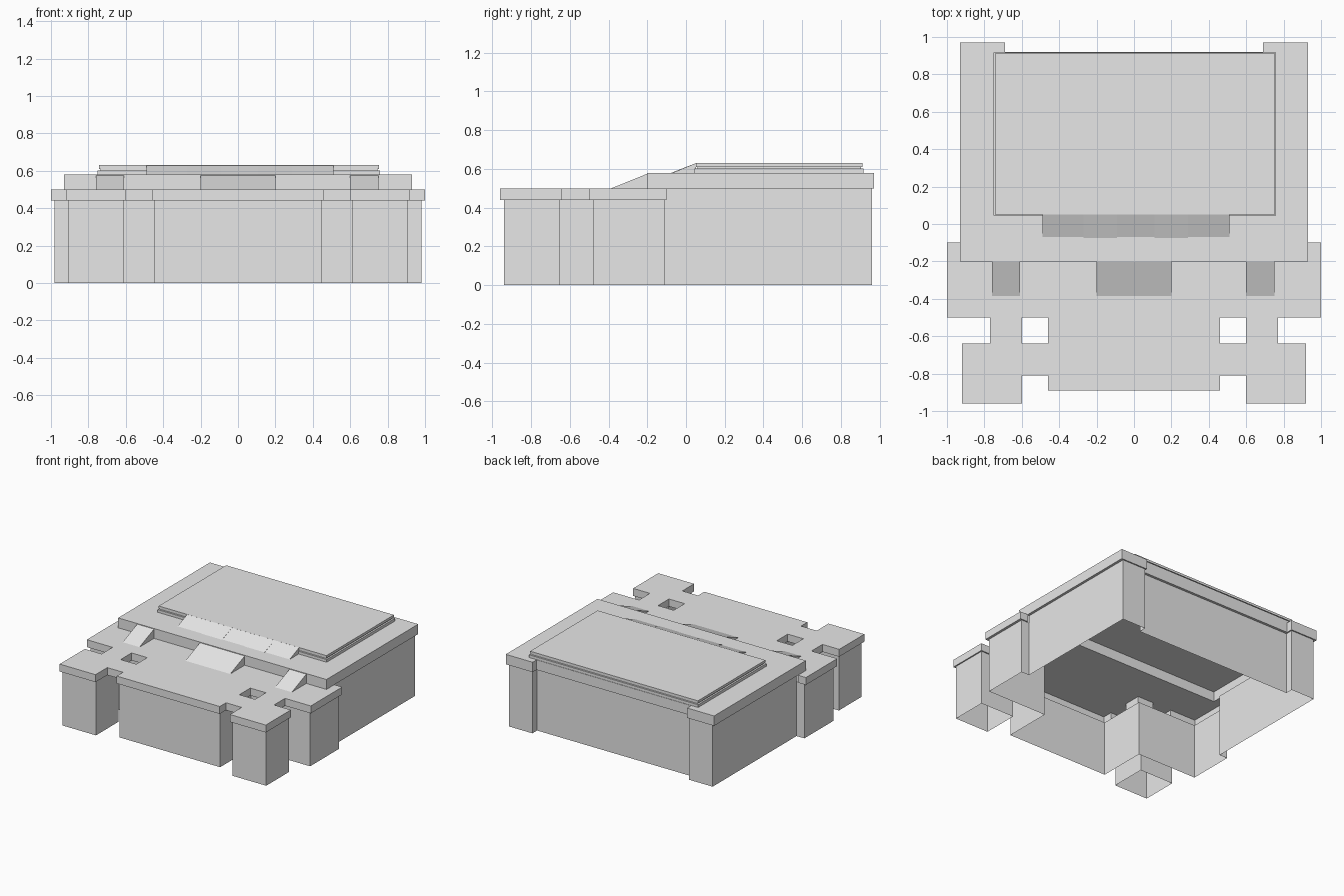
import bpy, bmesh

if "Cube" in bpy.data.objects:
    bpy.data.objects.remove(bpy.data.objects["Cube"], do_unlink=True)

grey = bpy.data.materials.new("plain_grey")
grey.use_nodes = True
COLOUR = (0.8, 0.8, 0.8, 1)
grey.diffuse_color = COLOUR
grey.node_tree.nodes["Principled BSDF"].inputs["Base Color"].default_value = COLOUR


def finish(name, bm):
    mesh = bpy.data.meshes.new(name)
    bm.to_mesh(mesh)
    bm.free()
    mesh.materials.append(grey)
    obj = bpy.data.objects.new(name, mesh)
    bpy.context.collection.objects.link(obj)
    return obj


def mirrored(rects):
    return rects + [(-x1, -x0, y0, y1) for x0, x1, y0, y1 in rects]


def inside(rects, x, y, tol=0.0001):
    return any(x0 - tol <= x <= x1 + tol and y0 - tol <= y <= y1 + tol
               for x0, x1, y0, y1 in rects)


def plate(name, rects, top, bottom=None, cut=(), skip=(), lid=True):
    """Sheet over a union of rectangles, with a skirt along its outline.
    top is a height or a rule giving the height of each skirt edge."""
    rule = top if callable(top) else lambda x, y: top
    xs = sorted({v for r in rects + list(cut) for v in r[:2]})
    ys = sorted({v for r in rects + list(cut) for v in r[2:]})
    bm = bmesh.new()
    grid = {}

    def vert(x, y):
        if (x, y) not in grid:
            grid[x, y] = bm.verts.new((x, y, rule(x, y)))
        return grid[x, y]

    for x0, x1 in zip(xs, xs[1:]):
        for y0, y1 in zip(ys, ys[1:]):
            mid = (x0 + x1) / 2, (y0 + y1) / 2
            if inside(rects, *mid) and not inside(cut, *mid):
                bm.faces.new([vert(x0, y0), vert(x1, y0), vert(x1, y1), vert(x0, y1)])
    sheet = list(bm.faces)
    if bottom is None:
        bmesh.ops.reverse_faces(bm, faces=sheet)
    else:
        for edge in [e for e in bm.edges if e.is_boundary]:
            loop = edge.link_loops[0]
            a, b = loop.vert.co, loop.link_loop_next.vert.co
            mx, my = (a.x + b.x) / 2, (a.y + b.y) / 2
            if inside(skip, mx, my):
                continue
            z = rule(mx, my)
            bm.faces.new([bm.verts.new((p.x, p.y, h)) for p, h in
                          ((b, z), (a, z), (a, bottom), (b, bottom))])
    if not lid:
        bmesh.ops.delete(bm, geom=sheet, context='FACES')
    bmesh.ops.remove_doubles(bm, verts=bm.verts, dist=0.0001)
    bmesh.ops.dissolve_limit(bm, angle_limit=0.01, verts=bm.verts, edges=bm.edges)
    return finish(name, bm)


def ramp(name, x0, x1, y_low, y_high, z_low, z_high):
    bm = bmesh.new()
    left, right = [[bm.verts.new((x, y, z)) for y, z in
                    ((y_low, z_low), (y_high, z_low), (y_high, z_high))] for x in (x0, x1)]
    bm.faces.new([left[0], right[0], right[2], left[2]])
    bm.faces.new(right)
    bm.faces.new(left[::-1])
    return finish(name, bm)


# Plans of the two floor levels and of the walls below them
lower = mirrored([(-0.46, 0.46, -0.89, -0.2), (0.46, 0.6, -0.81, -0.64),
                  (0.6, 0.92, -0.96, -0.64), (0.6, 0.77, -0.64, -0.5),
                  (0.46, 1.0, -0.5, -0.2), (0.93, 1.0, -0.2, -0.1)])
upper = mirrored([(-0.93, 0.93, -0.2, 0.92), (0.69, 0.93, 0.92, 0.97)])
walls = mirrored([(-0.45, 0.45, -0.87, -0.2), (0.45, 0.98, -0.48, -0.2),
                  (0.91, 0.98, -0.2, -0.11), (0.61, 0.91, -0.94, -0.65),
                  (-0.91, 0.91, -0.2, 0.9), (0.7, 0.91, 0.9, 0.96)])

# Floor slabs, with ledges under their overhang
plate("front_floor", lower, 0.5, 0.44, skip=upper)
plate("rear_floor", upper, 0.58, 0.5)
plate("front_ledge", lower, 0.44, cut=walls)
plate("rear_ledge", upper, 0.5, cut=walls)

# Foundation walls, open below
plate("foundation_walls", walls, lambda x, y: 0.5 if y > -0.1 else 0.44, 0, lid=False)

# Raised panel with a groove round its edge
for name, inset, top, bottom in (("panel_base", 0, 0.602, 0.58),
                                 ("panel_groove", 0.014, 0.61, 0.602),
                                 ("panel_top", 0.006, 0.63, 0.61)):
    area = [(-0.75 + inset, 0.76 - inset, 0.045 + inset, 0.917 - inset)]
    plate(name, area, top, bottom)

# Ramps up to the panel
stops = (-0.49, -0.27, -0.09, 0.11, 0.29, 0.51)
for i, (x0, x1) in enumerate(zip(stops, stops[1:])):
    ramp(f"panel_ramp_{i + 1}", x0, x1, -0.075 if i % 2 else -0.07, 0.052, 0.58, 0.63)

# Ramps up to the rear floor
for name, x0, x1 in (("right_ramp", -0.76, -0.61), ("left_ramp", 0.6, 0.75),
                     ("middle_ramp_1", -0.2, -0.06), ("middle_ramp_2", -0.06, 0.06),
                     ("middle_ramp_3", 0.06, 0.2)):
    ramp(name, x0, x1, -0.385, -0.2, 0.5, 0.575)
